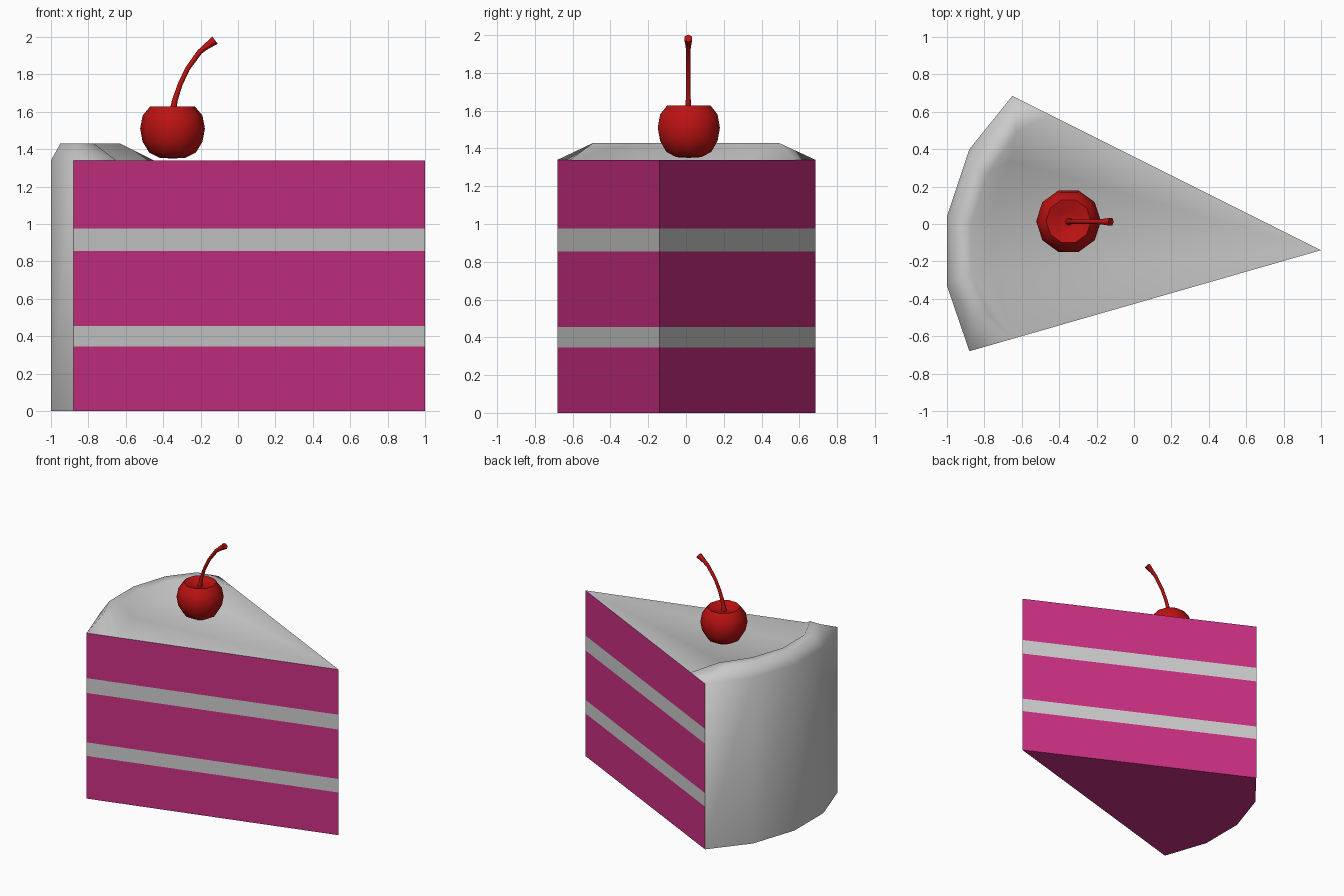
import bpy, math

if "Cube" in bpy.data.objects:
    bpy.data.objects.remove(bpy.data.objects["Cube"])

TIP = (1.0, -0.14)
# plan rows of the curved back, from back end to front end
OUTER = [(-.65, .685), (-.88, .40), (-1, .04), (-1, -.33), (-.88, -.68)]
RIDGE_OUT = [(-.71, .49), (-.86, .30), (-.95, .02), (-.95, -.29), (-.86, -.49)]
RIDGE_IN = [(-.63, .49), (-.78, .27), (-.87, .01), (-.87, -.27), (-.77, -.49)]
INNER = [(-.45, .585), (-.66, .34), (-.77, .06), (-.77, -.26), (-.65, -.614)]
TOP, RIM = 1.34, 1.43


def material(name, rgb):
    m = bpy.data.materials.new(name)
    m.diffuse_color = (*rgb, 1)
    m.use_nodes = True
    m.node_tree.nodes["Principled BSDF"].inputs["Base Color"].default_value = m.diffuse_color
    return m


def make(name, verts, faces, mat=None, smooth=None):
    me = bpy.data.meshes.new(name)
    me.from_pydata(verts, [], faces)
    me.update()
    ob = bpy.data.objects.new(name, me)
    bpy.context.collection.objects.link(ob)
    if mat:
        me.materials.append(mat)
    if smooth:
        bpy.ops.object.select_all(action='DESELECT')
        ob.select_set(True)
        bpy.context.view_layer.objects.active = ob
        bpy.ops.object.shade_smooth_by_angle(angle=math.radians(smooth))
    return ob


def cut_layer(name, z0, z1, mat=None, bottom=False):
    """The two straight cut faces of one layer, with an optional base."""
    path = [OUTER[-1], TIP, OUTER[0]]
    verts = [(x, y, z) for z in (z0, z1) for x, y in path]
    faces = [(0, 1, 4, 3), (1, 2, 5, 4)]
    if bottom:
        verts += [(x, y, z0) for x, y in OUTER[1:-1]]
        faces.append((0, 8, 7, 6, 2, 1))
    make(name, verts, faces, mat)


sponge = material("sponge", (.59, .029, .225))
red = material("cherry_red", (.50, .006, .006))

# sponge and cream layers
cut_layer("sponge_bottom", 0, .345, sponge, bottom=True)
cut_layer("cream_lower", .345, .455)
cut_layer("sponge_middle", .455, .855, sponge)
cut_layer("cream_upper", .855, .975)
cut_layer("sponge_top", .975, TOP, sponge)

# frosting: back wall, raised rim, rim ends and flat top
rows = [(OUTER, 0), (OUTER, TOP), (RIDGE_OUT, RIM), (RIDGE_IN, RIM), (INNER, TOP)]
n = len(OUTER)
verts = [(x, y, z) for row, z in rows for x, y in row] + [(*TIP, TOP)]
faces = [(r*n + i, r*n + i + 1, (r+1)*n + i + 1, (r+1)*n + i)
         for r in range(len(rows) - 1) for i in range(n - 1)]
faces.append(tuple(r*n for r in (1, 2, 3, 4)))
faces.append(tuple(r*n + n - 1 for r in (4, 3, 2, 1)))
faces.append(tuple(range(4*n, 5*n + 1)))
make("frosting", verts, faces, smooth=65)

# cherry: ten-sided lathe with a dimple on top
profile = [(.07, 1.354), (.125, 1.382), (.16, 1.44), (.173, 1.51),
           (.16, 1.58), (.12, 1.628), (.06, 1.61)]
S = 10
verts = [(-.35 + r*math.cos(2*math.pi*i/S), .015 + r*math.sin(2*math.pi*i/S), z)
         for r, z in profile for i in range(S)]
faces = [(k*S + i, k*S + (i+1) % S, (k+1)*S + (i+1) % S, (k+1)*S + i)
         for k in range(len(profile) - 1) for i in range(S)]
low, high = len(verts), len(verts) + 1
verts += [(-.35, .015, 1.35), (-.35, .015, 1.59)]
last = (len(profile) - 1)*S
for i in range(S):
    j = (i+1) % S
    faces += [(low, j, i), (high, last + i, last + j)]
make("cherry", verts, faces, red, smooth=60)

# stem: six-sided tube, flared at the end
path = [(-.352, 1.58, .02), (-.338, 1.66, .015), (-.31, 1.745, .013),
        (-.27, 1.83, .013), (-.205, 1.92, .014), (-.175, 1.945, .016), (-.123, 1.983, .024)]
S = 6
verts, faces = [], []
for k, (x, z, r) in enumerate(path):
    a, b = path[max(k-1, 0)], path[min(k+1, len(path)-1)]
    t = math.atan2(b[1] - a[1], b[0] - a[0])
    for i in range(S):
        c, s = r*math.cos(2*math.pi*i/S), r*math.sin(2*math.pi*i/S)
        verts.append((x + c*math.sin(t), .012 + s, z - c*math.cos(t)))
for k in range(len(path) - 1):
    faces += [(k*S + i, k*S + (i+1) % S, (k+1)*S + (i+1) % S, (k+1)*S + i) for i in range(S)]
faces.append(tuple((len(path)-1)*S + i for i in range(S)))
make("cherry_stem", verts, faces, red, smooth=61)
